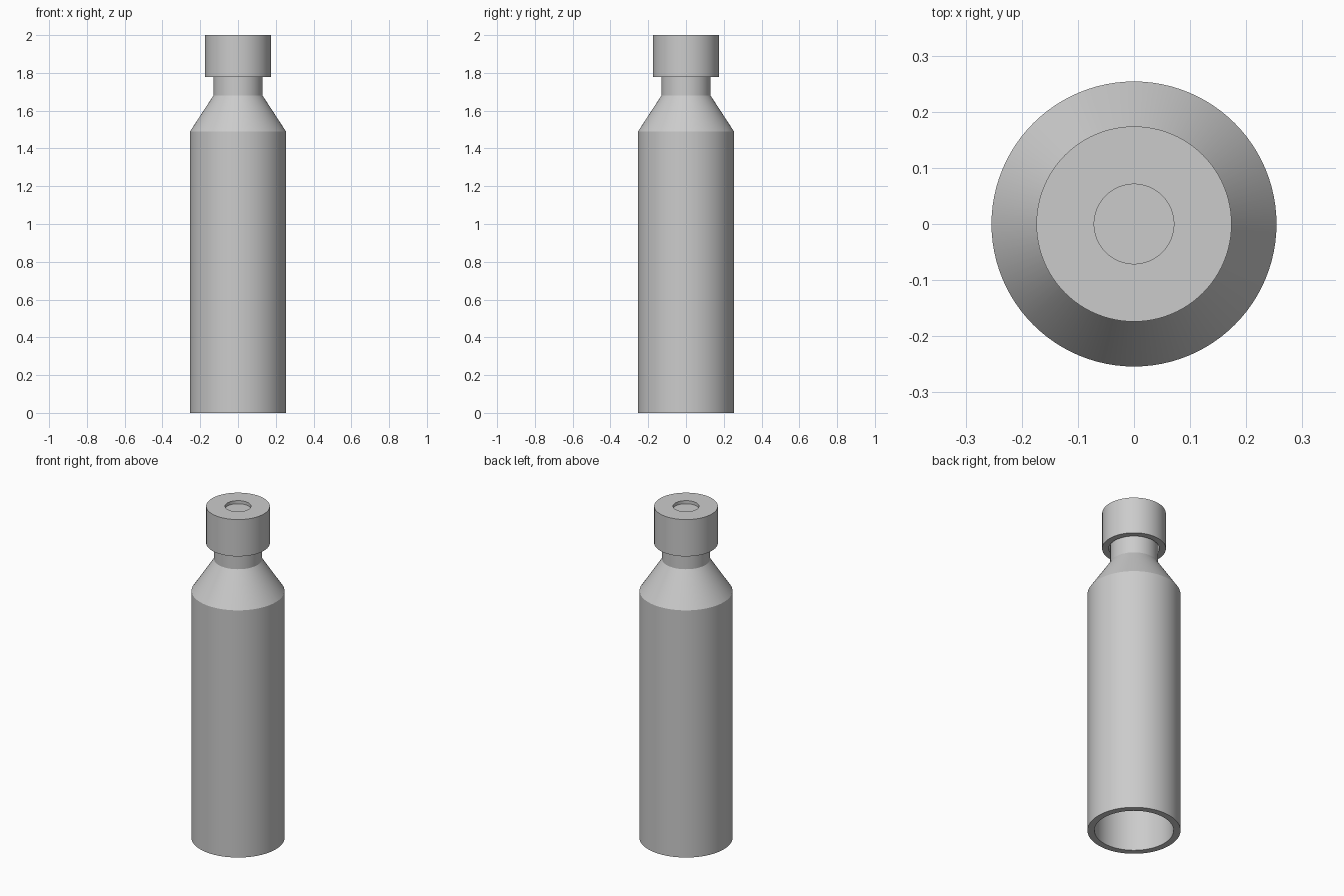
import bpy, bmesh, math

cube = bpy.data.objects.get("Cube")
if cube:
    bpy.data.objects.remove(cube, do_unlink=True)

grey = bpy.data.materials.new("plain grey")
grey.use_nodes = True
colour = (0.6, 0.6, 0.6, 1)
grey.diffuse_color = colour
grey.node_tree.nodes["Principled BSDF"].inputs["Base Color"].default_value = colour


def lathe(name, profile, closed, steps=96):
    """Spin a radius/height profile around the z axis."""
    bm = bmesh.new()
    verts = [bm.verts.new((r, 0, z)) for r, z in profile]
    edges = [bm.edges.new(pair) for pair in zip(verts, verts[1:])]
    if closed:
        edges.append(bm.edges.new((verts[-1], verts[0])))
    bmesh.ops.spin(bm, geom=verts + edges, cent=(0, 0, 0), axis=(0, 0, 1),
                   angle=math.tau, steps=steps, use_duplicate=False)
    bmesh.ops.remove_doubles(bm, verts=bm.verts, dist=0.0005)
    bmesh.ops.recalc_face_normals(bm, faces=bm.faces)
    mesh = bpy.data.meshes.new(name)
    bm.to_mesh(mesh)
    bm.free()
    mesh.materials.append(grey)
    obj = bpy.data.objects.new(name, mesh)
    bpy.context.collection.objects.link(obj)
    bpy.ops.object.select_all(action="DESELECT")
    obj.select_set(True)
    bpy.context.view_layer.objects.active = obj
    bpy.ops.object.shade_smooth_by_angle(angle=math.radians(25))
    return obj


# Hollow body: open base, cone shoulder, neck closed at the top
lathe("bottle_body", [
    (0, 1.98), (0.13, 1.98), (0.13, 1.68), (0.254, 1.49), (0.254, 0),
    (0.216, 0), (0.216, 1.48), (0.095, 1.665), (0.095, 1.945), (0, 1.945),
], closed=False)

# Cap: sleeve around the neck with a round hole in its top
lathe("cap", [
    (0.071, 2), (0.174, 2), (0.174, 1.778), (0.138, 1.778),
    (0.138, 1.981), (0.071, 1.981),
], closed=True)
